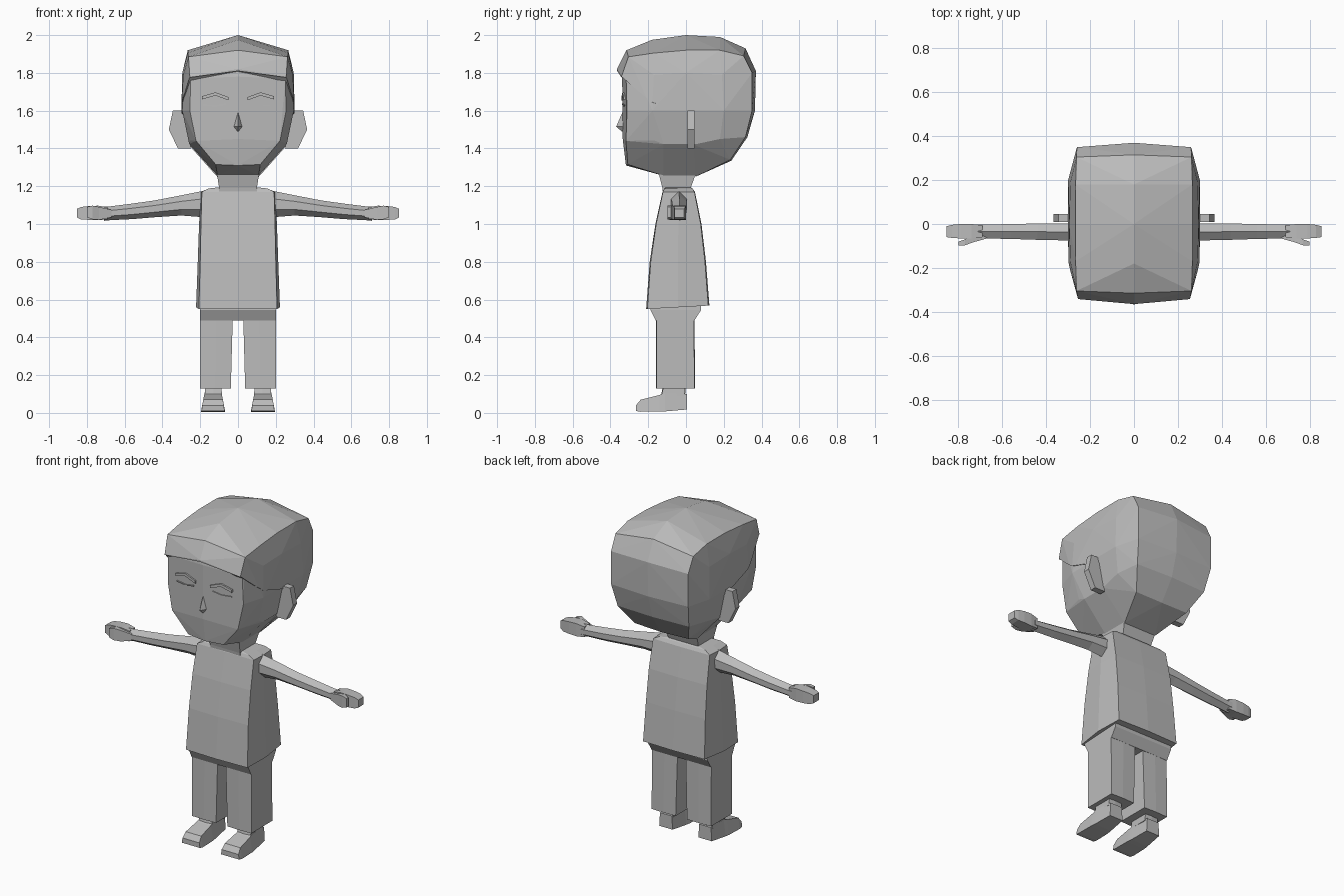
import bpy, bmesh
from mathutils import Vector

if "Cube" in bpy.data.objects:
    bpy.data.objects.remove(bpy.data.objects["Cube"])

grey = bpy.data.materials.new("plain grey")
grey.diffuse_color = (0.5, 0.5, 0.5, 1)
grey.use_nodes = True
grey.node_tree.nodes["Principled BSDF"].inputs["Base Color"].default_value = grey.diffuse_color


def finish(name, bm):
    bmesh.ops.recalc_face_normals(bm, faces=bm.faces)
    me = bpy.data.meshes.new(name)
    bm.to_mesh(me)
    bm.free()
    me.materials.append(grey)
    ob = bpy.data.objects.new(name, me)
    bpy.context.collection.objects.link(ob)
    return ob


def loft(name, rings):
    """Skin a row of equal-length rings and close both ends."""
    bm = bmesh.new()
    rows = [[bm.verts.new(p) for p in r] for r in rings]
    n = len(rows[0])
    for a, b in zip(rows, rows[1:]):
        for i in range(n):
            j = (i + 1) % n
            bm.faces.new((a[i], a[j], b[j], b[i]))
    bm.faces.new(rows[0])
    bm.faces.new(rows[-1])
    return finish(name, bm)


def hull(name, pts):
    bm = bmesh.new()
    for p in pts:
        bm.verts.new(p)
    res = bmesh.ops.convex_hull(bm, input=bm.verts)
    junk = [v for v in set(res["geom_interior"]) if isinstance(v, bmesh.types.BMVert)]
    bmesh.ops.delete(bm, geom=junk, context='VERTS')
    bmesh.ops.dissolve_limit(bm, angle_limit=0.03, verts=bm.verts, edges=bm.edges)
    return finish(name, bm)


def flip(p, s):
    return (p[0] * s, p[1], p[2])


def pair(name, rings):
    """Loft a part on both sides of the body."""
    for s, side in ((1, "left"), (-1, "right")):
        loft(f"{side}_{name}", [[flip(p, s) for p in r] for r in rings])


# Head: middle profile (y, z), corner profile and cheek points (x, y, z)
crown_mid = [(-.315, 1.92), (-.18, 1.975), (0, 2.0), (.18, 1.99), (.315, 1.93),
             (.37, 1.81), (.365, 1.6), (.325, 1.46), (.24, 1.335), (.05, 1.25), (-.12, 1.25)]
crown_edge = [(.262, -.305, 1.885), (.266, -.17, 1.905), (.266, 0, 1.92), (.266, .18, 1.92),
              (.262, .305, 1.89), (.26, .35, 1.8), (.26, .35, 1.6), (.24, .315, 1.46),
              (.18, .235, 1.34), (.11, .05, 1.25), (.11, -.12, 1.25)]
cheeks = [(.29, -.17, 1.79), (.295, 0, 1.8), (.29, .19, 1.79), (.30, .2, 1.6), (.30, -.18, 1.6),
          (.268, .18, 1.45), (.262, .04, 1.42), (.262, -.12, 1.42), (.26, -.17, 1.44)]
face_mid = [(-.338, 1.78), (-.333, 1.6), (-.335, 1.45), (-.318, 1.31)]
face_edge = [(.25, -.317, 1.77), (.255, -.312, 1.6), (.222, -.318, 1.44), (.118, -.308, 1.315)]


def both(mid, edge):
    return [(0, y, z) for y, z in mid] + [flip(p, s) for p in edge for s in (1, -1)]


centre = Vector((0, 0, 1.6))
inner = [centre + (Vector(p) - centre) * .985 for p in both(crown_mid, crown_edge + cheeks)]
hull("head", inner + both(face_mid, face_edge))

# Hair: slightly larger shell with the face area cut away
hair = hull("hair", both(crown_mid + [(-.365, 1.82)],
                         crown_edge + cheeks + [(.255, -.342, 1.78)] + face_edge))
line = [(-.5, 1.775), (-.335, 1.775), (-.25, 1.70), (-.18, 1.645), (0, 1.585),
        (.05, 1.57), (.05, 1.0), (-.5, 1.0)]
cutter = loft("hair_cutter", [[(x, y, z + (lift if z > 1.7 else 0)) for y, z in line]
                              for x, lift in ((-.5, 0), (-.26, 0), (0, .035), (.26, 0), (.5, 0))])
cutter.hide_render = True
mod = hair.modifiers.new("face_opening", 'BOOLEAN')
mod.operation = 'DIFFERENCE'
mod.solver = 'EXACT'
mod.object = cutter
bpy.context.view_layer.objects.active = hair
bpy.ops.object.modifier_apply(modifier=mod.name)
bpy.data.objects.remove(cutter)

# Nose, brows, closed eyes and ears
hull("nose", [(0, -.333, 1.6), (0, -.37, 1.515), (.022, -.333, 1.515), (-.022, -.333, 1.515),
              (0, -.333, 1.485), (0, -.32, 1.52)])


def strip(name, pts, h, y):
    pair(name, [[(x, yy, z + dz) for yy, dz in ((y + dy, 0), (y + dy, h), (y + dy + .025, h),
                                               (y + dy + .025, 0))] for x, z, dy in pts])


strip("brow", [(.05, 1.655, 0), (.12, 1.68, .005), (.19, 1.66, .01)], .017, -.342)
strip("closed_eye", [(.065, 1.632, 0), (.12, 1.622, .005), (.185, 1.627, .01)], .006, -.338)
ear = [(.27, 1.6), (.345, 1.6), (.366, 1.5), (.318, 1.4), (.25, 1.4)]
pair("ear", [[(x, y, z) for x, z in ear] for y in (.008, .046)])


# Neck, shirt and hips: rings of (z, half width, front y, back y)
def box_ring(z, w, f, b, tilt=0, bulge=0):
    m = (f + b) / 2
    k = w - bulge
    return [(0, f - bulge * .4, z), (k, f, z), (w, m, z + tilt / 2), (k, b, z + tilt),
            (0, b + bulge * .4, z + tilt), (-k, b, z + tilt), (-w, m, z + tilt / 2), (-k, f, z)]


loft("neck", [box_ring(1.15, .10, -.12, .02), box_ring(1.19, .10, -.125, .025),
              box_ring(1.29, .115, -.15, .06)])
loft("shirt", [box_ring(.55, .222, -.205, .118, .018, .015), box_ring(.8, .213, -.187, .1, .005, .013),
               box_ring(1.0, .206, -.158, .078, 0, .01), box_ring(1.17, .197, -.122, .045, 0, .006),
               box_ring(1.188, .155, -.115, .035), box_ring(1.197, .08, -.1, .02)])
loft("trouser_hips", [box_ring(.49, .2, -.16, .045), box_ring(.545, .2, -.188, .08),
                      box_ring(.6, .195, -.185, .08)])


def rect(z, x0, x1, f, b):
    m = (x0 + x1) / 2
    return [(x0, f, z), (m, f - .003, z), (x1, f, z), (x1, b, z), (m, b + .003, z), (x0, b, z)]


# Trouser legs and ankles
pair("trouser_leg", [rect(.13, .038, .2, -.157, .045), rect(.5, .028, .2, -.157, .042)])
pair("ankle", [rect(.09, .085, .175, -.13, -.008), rect(.16, .088, .172, -.115, -.002)])

# Feet: sections from heel to toe (y, bottom z, top z, bottom and top half width)
foot = [(.005, .018, .1, .045, .04), (-.11, .008, .108, .058, .045), (-.14, .007, .095, .062, .047),
        (-.24, .006, .07, .064, .052), (-.265, .01, .04, .061, .057)]
pair("foot", [[(.132 - wb, y, lo), (.132 + wb, y, lo), (.132 + wt, y, hi), (.132 - wt, y, hi)]
              for y, lo, hi, wb, wt in foot])


# Arms and hands: hexagonal sections (x, bottom z, top z, front y, back y)
def arm_ring(x, lo, hi, f, b):
    m, e = (f + b) / 2, (hi - lo) * .3
    return [(x, f, lo + e), (x, m, lo), (x, b, lo + e), (x, b, hi - e), (x, m, hi), (x, f, hi - e)]


arm = [(.17, 1.035, 1.178, -.08, .005), (.3, 1.045, 1.152, -.075, .003), (.44, 1.036, 1.125, -.072, .002),
       (.56, 1.026, 1.108, -.068, .0), (.68, 1.02, 1.093, -.066, -.003), (.71, 1.017, 1.093, -.066, -.002)]
pair("arm", [arm_ring(*a) for a in arm])


def block(x, lo, hi, f, b):
    return [(x, f, lo), (x, b, lo), (x, b, hi), (x, f, hi)]


pair("hand", [block(.69, 1.025, 1.088, -.06, -.006), block(.74, 1.02, 1.097, -.066, .0),
              block(.79, 1.022, 1.095, -.066, .0), block(.83, 1.024, 1.09, -.063, -.004),
              block(.853, 1.034, 1.08, -.06, -.01)])
pair("thumb", [block(.67, 1.035, 1.075, -.066, -.04), block(.735, 1.022, 1.09, -.084, -.045),
               block(.77, 1.025, 1.097, -.097, -.07), block(.8, 1.035, 1.09, -.098, -.08)])
